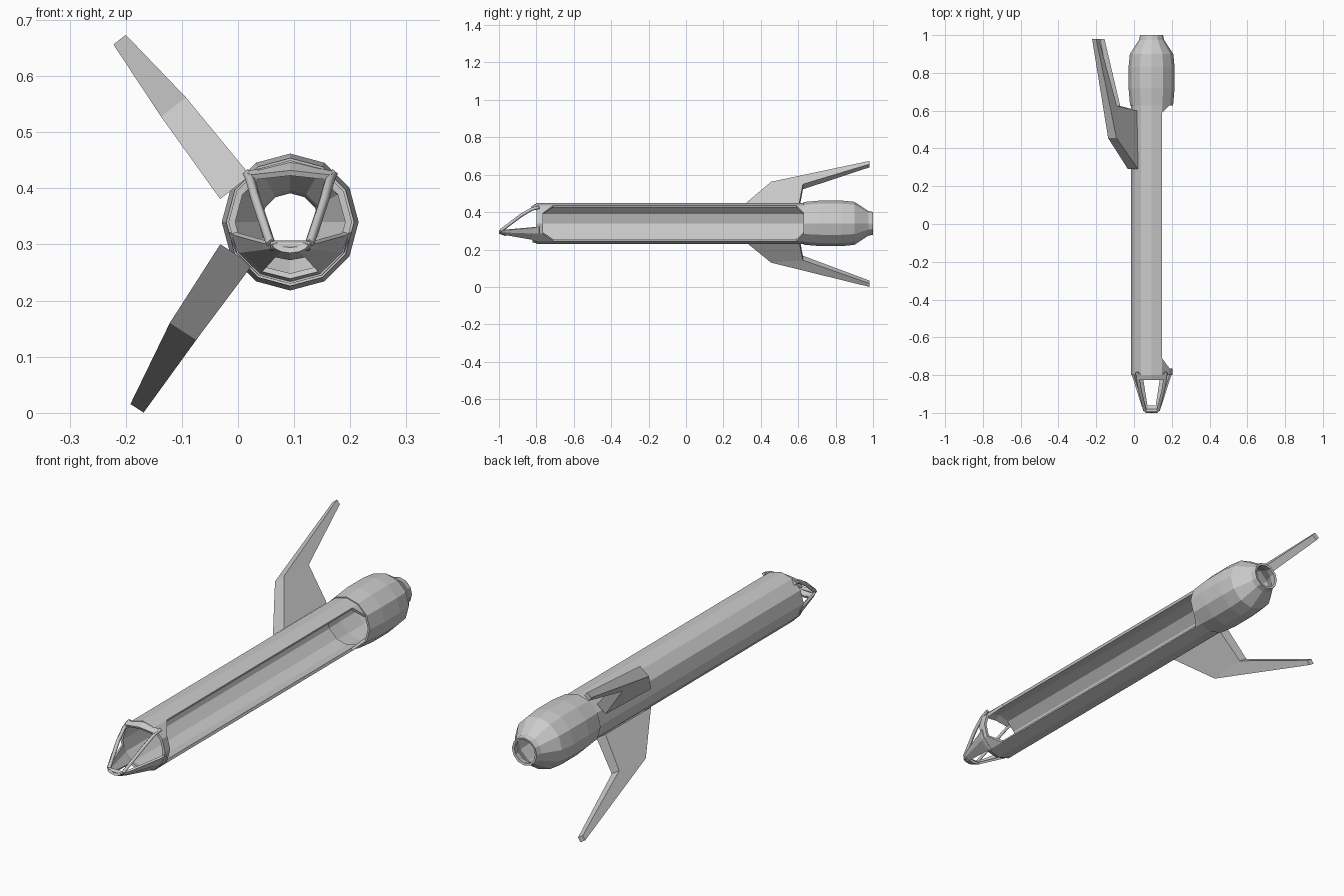
import bpy, bmesh
from math import cos, sin, radians
from mathutils import Vector

if "Cube" in bpy.data.objects:
    bpy.data.objects.remove(bpy.data.objects["Cube"])

CX, CZ = 0.093, 0.34


def make_object(name, bm, thickness=0):
    mesh = bpy.data.meshes.new(name)
    bm.to_mesh(mesh)
    bm.free()
    ob = bpy.data.objects.new(name, mesh)
    bpy.context.collection.objects.link(ob)
    if thickness:
        mod = ob.modifiers.new("wall", 'SOLIDIFY')
        mod.thickness = thickness
        mod.offset = -1
    return ob


def ring(bm, y, r):
    return [bm.verts.new((CX + r * cos(radians(30 * i)), y, CZ + r * sin(radians(30 * i))))
            for i in range(12)]


def bridge(bm, a, b, ids):
    for i in ids:
        j = (i + 1) % len(a)
        bm.faces.new((a[i], b[i], b[j], a[j]))


# Hull: twelve-sided tube with its right side open between two full hoops
bm = bmesh.new()
R = 0.11
front, hoop, open_a, open_b, back = [ring(bm, y, R) for y in (-0.80, -0.765, -0.71, 0.59, 0.63)]
bridge(bm, front, hoop, range(12))
for a, b in ((hoop, open_a), (open_a, open_b), (open_b, back)):
    bridge(bm, a, b, range(2, 10))
bm.faces.new((hoop[1], open_a[2], hoop[2]))
bm.faces.new((hoop[10], open_a[10], hoop[11]))
bm.faces.new((open_b[2], back[1], back[2]))
bm.faces.new((open_b[10], back[10], back[11]))
loose = [v for v in bm.verts if not v.link_faces]
bmesh.ops.delete(bm, geom=loose, context='VERTS')
make_object("hull", bm, 0.012)

# Engine: bulging hollow rear housing ending in a nozzle
bm = bmesh.new()
rings = [ring(bm, y, r) for y, r in ((0.628, 0.114), (0.72, 0.122), (0.83, 0.122),
                                     (0.90, 0.115), (0.975, 0.066), (1.0, 0.061))]
for a, b in zip(rings, rings[1:]):
    bridge(bm, a, b, range(12))
make_object("engine_housing", bm, 0.01)

# Lower nose shell with a floor window
bm = bmesh.new()
angles = (190, 210, 240, 270, 300, 330, 350)
rows = []
for y, half, top, bottom in ((-1.0, 0.032, 0.299, 0.285), (-0.965, 0.052, 0.303, 0.272),
                             (-0.82, 0.098, 0.316, 0.239), (-0.785, R, 0.321, 0.230)):
    k = sin(radians(10))
    row = []
    for a in angles:
        depth = (-sin(radians(a)) - k) / (1 - k)
        row.append(bm.verts.new((CX + half * cos(radians(a)) / cos(radians(10)), y,
                                 top - (top - bottom) * depth)))
    rows.append(row)
for n, (a, b) in enumerate(zip(rows, rows[1:])):
    bridge(bm, a, b, (0, 1, 4, 5) if n == 1 else range(6))
make_object("nose_shell", bm, 0.01)


# Canopy frame: two curved struts, top bar and tip bar
def strut(name, points, radius=0.009):
    curve = bpy.data.curves.new(name, 'CURVE')
    curve.dimensions = '3D'
    curve.bevel_depth = radius
    curve.bevel_resolution = 0
    curve.use_fill_caps = True
    line = curve.splines.new('POLY')
    line.points.add(len(points) - 1)
    for p, co in zip(line.points, points):
        p.co = (*co, 1)
    bpy.context.collection.objects.link(bpy.data.objects.new(name, curve))


for side, s in (("left", -1), ("right", 1)):
    strut("canopy_strut_" + side, [(CX + s * 0.076, -0.785, 0.426), (CX + s * 0.071, -0.825, 0.416),
                                   (CX + s * 0.061, -0.885, 0.38), (CX + s * 0.035, -0.988, 0.302)])
strut("nose_tip_bar", [(CX - 0.035, -0.988, 0.298), (CX + 0.035, -0.988, 0.298)])

# Canopy brow sloping forward from the hull roof
bm = bmesh.new()
a, b = [[bm.verts.new((CX + x, y, z)) for x, z in pts] for y, pts in (
    (-0.825, ((0.073, 0.424), (0, 0.432), (-0.073, 0.424))),
    (-0.795, ((0.078, 0.43), (0, 0.449), (-0.078, 0.43))))]
bridge(bm, a, b, range(2))
make_object("canopy_brow", bm, 0.01)


# Fins: swept tapered slabs, given by centre points and half thickness
def fin(name, root, mid, tip):
    bm = bmesh.new()
    root, mid, tip = Vector(root), Vector(mid), Vector(tip)
    d = (tip - root).normalized()
    n = Vector((-d.y, d.x))
    outline = [(0.29, root, 0.034), (0.455, mid, 0.028), (0.98, tip, 0.014),
               (0.98, tip - d * 0.022, 0.014), (0.625, mid - d * 0.012, 0.022),
               (0.60, root, 0.026)]
    up, down = [[bm.verts.new((p.x + s * n.x * t, y, p.y + s * n.y * t)) for y, p, t in outline]
                for s in (1, -1)]
    bridge(bm, up, down, range(6))
    for side in (up, down):
        bm.faces.new((side[0], side[1], side[4], side[5]))
        bm.faces.new((side[1], side[2], side[3], side[4]))
    bmesh.ops.recalc_face_normals(bm, faces=bm.faces)
    make_object(name, bm)


fin("upper_fin", (-0.005, 0.402), (-0.115, 0.545), (-0.211, 0.665))
fin("lower_fin", (-0.003, 0.282), (-0.098, 0.145), (-0.180, 0.008))
